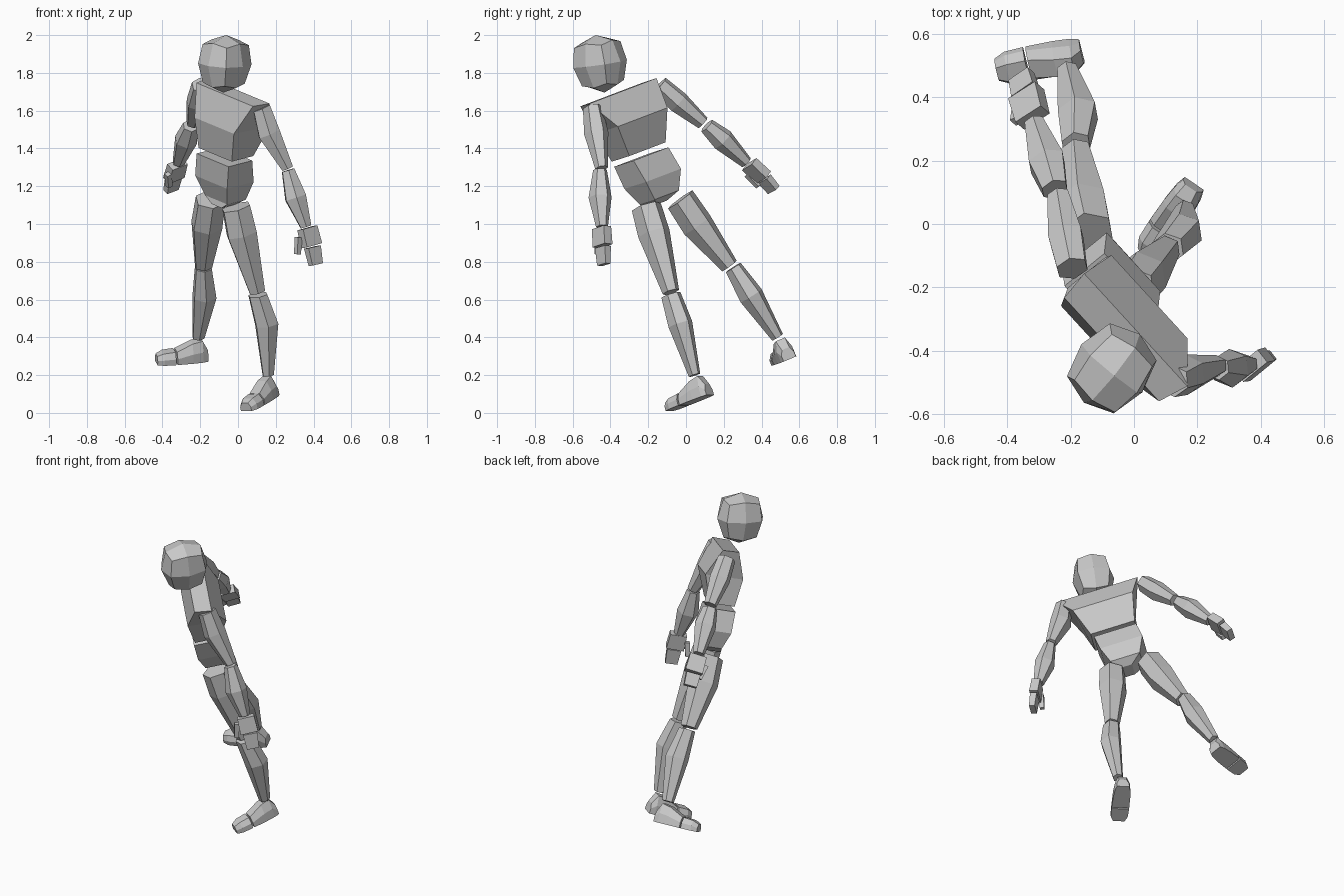
import bpy, bmesh, math
from mathutils import Vector as V

if "Cube" in bpy.data.objects:
    bpy.data.objects.remove(bpy.data.objects["Cube"])

grey = bpy.data.materials.new("plain_grey")
grey.diffuse_color = (0.58, 0.58, 0.58, 1)
grey.use_nodes = True
grey.node_tree.nodes["Principled BSDF"].inputs["Base Color"].default_value = grey.diffuse_color

# Body directions: left, up and forward of the turned, leaning figure
LEFT = V((0.65, -0.71, -0.27)).normalized()
UP = V((0.06, -0.37, 0.93)).normalized()
FWD = LEFT.cross(UP).normalized()


def finish(bm, name):
    bmesh.ops.recalc_face_normals(bm, faces=bm.faces)
    me = bpy.data.meshes.new(name)
    bm.to_mesh(me)
    bm.free()
    me.materials.append(grey)
    ob = bpy.data.objects.new(name, me)
    bpy.context.collection.objects.link(ob)
    return ob


def loft(name, rings):
    """Skin a list of equal point rings and cap both ends."""
    bm = bmesh.new()
    vs = [[bm.verts.new(p) for p in r] for r in rings]
    n = len(vs[0])
    for a, b in zip(vs, vs[1:]):
        for i in range(n):
            j = (i + 1) % n
            bm.faces.new((a[i], a[j], b[j], b[i]))
    bm.faces.new(vs[0])
    bm.faces.new(vs[-1])
    return finish(bm, name)


def limb(name, centres, radii):
    """Six-sided limb that swells between its joints."""
    cs = [V(c) for c in centres]
    d = (cs[-1] - cs[0]).normalized()
    s = (LEFT - d * LEFT.dot(d)).normalized()
    t = d.cross(s)
    rings = []
    for c, r in zip(cs, radii):
        rings.append([c + (s * math.cos(a) * 1.0 + t * math.sin(a) * 1.08) * r
                      for a in (math.radians(30 + 60 * k) for k in range(6))])
    loft(name, rings)


def body_ring(centre, half_l, front, back, front_l=None):
    """Four-cornered torso ring; front_l narrows the front edge."""
    c = V(centre)
    fl = front_l or half_l
    return [c + LEFT * l + FWD * f for l, f in
            ((-fl, front), (fl, front), (half_l, back), (-half_l, back))]


# Chest
mid = V((-0.05, -0.31, 1.54))
loft("chest", [
    body_ring(mid - UP * 0.17, 0.135, 0.08, -0.07),
    body_ring(mid, 0.185, 0.10, -0.13, 0.16),
    body_ring(mid + UP * 0.165, 0.25, 0.04, -0.06, 0.23)])

# Pelvis
loft("pelvis", [
    body_ring((-0.07, -0.235, 1.355), 0.13, 0.085, -0.08),
    body_ring((-0.07, -0.175, 1.24), 0.13, 0.095, -0.09),
    body_ring((-0.07, -0.145, 1.14), 0.09, 0.06, -0.07),
    body_ring((-0.075, -0.155, 1.105), 0.04, 0.05, -0.04)])


# Head: rounded block with two faces per edge, narrowing to the chin
def head():
    h_up = V((0.05, -0.15, 0.98)).normalized()
    h_f = V((-0.62, -0.76, -0.1))
    h_f = (h_f - h_up * h_f.dot(h_up)).normalized()
    h_l = h_up.cross(h_f)
    bm = bmesh.new()
    bmesh.ops.create_cube(bm, size=2)
    bmesh.ops.subdivide_edges(bm, edges=bm.edges[:], cuts=1, use_grid_fill=True)
    for v in bm.verts:
        p = v.co.lerp(v.co.normalized() * 1.25, 0.75)
        k = 1 - 0.12 * max(0, -p.z)
        v.co = (V((-0.07, -0.455, 1.848)) + h_l * p.x * 0.104 * k
                + h_f * p.y * 0.118 * k + h_up * p.z * 0.13)
    finish(bm, "head")


head()

# Arms
limb("left_upper_arm", [(0.125, -0.495, 1.615), (0.165, -0.475, 1.48),
                        (0.262, -0.447, 1.295)], (0.05, 0.063, 0.033))
limb("left_forearm", [(0.265, -0.455, 1.285), (0.305, -0.455, 1.14),
                      (0.36, -0.445, 0.985)], (0.036, 0.06, 0.031))
limb("right_upper_arm", [(-0.195, -0.14, 1.735), (-0.215, -0.04, 1.645),
                         (-0.238, 0.09, 1.535)], (0.05, 0.058, 0.036))
limb("right_forearm", [(-0.25, 0.11, 1.52), (-0.275, 0.195, 1.445),
                       (-0.315, 0.32, 1.325)], (0.042, 0.06, 0.032))

# Legs
limb("left_thigh", [(-0.01, -0.21, 1.09), (0.02, -0.17, 0.95),
                    (0.102, -0.08, 0.64)], (0.078, 0.084, 0.044))
limb("left_shin", [(0.105, -0.08, 0.625), (0.152, -0.03, 0.47),
                   (0.16, 0.045, 0.2)], (0.052, 0.064, 0.031))
limb("right_thigh", [(-0.145, -0.03, 1.13), (-0.165, 0.06, 0.995),
                     (-0.183, 0.23, 0.778)], (0.08, 0.084, 0.047))
limb("right_shin", [(-0.183, 0.25, 0.77), (-0.177, 0.345, 0.62),
                    (-0.21, 0.485, 0.40)], (0.046, 0.065, 0.033))


def block(name, start, end, across, width, thick, taper=1.0):
    """Tapered box from start to end, wide along the across direction."""
    a, b = V(start), V(end)
    d = (b - a).normalized()
    w = (across - d * across.dot(d)).normalized()
    t = d.cross(w)
    loft(name, [[c + w * i * width * k / 2 + t * j * thick * k / 2
                 for i, j in ((-1, -1), (1, -1), (1, 1), (-1, 1))]
                for c, k in ((a, 1), (b, taper))])


# Hands: palm, finger block and thumb
block("left_palm", (0.367, -0.447, 0.98), (0.39, -0.442, 0.885), FWD, 0.10, 0.05, 1.05)
block("left_fingers", (0.394, -0.44, 0.878), (0.412, -0.435, 0.785), FWD, 0.085, 0.04, 0.85)
block("left_thumb", (0.32, -0.468, 0.93), (0.315, -0.465, 0.84), FWD, 0.03, 0.03, 0.85)
block("right_palm", (-0.32, 0.335, 1.317), (-0.34, 0.41, 1.245), FWD, 0.10, 0.05, 1.05)
block("right_fingers", (-0.342, 0.415, 1.238), (-0.355, 0.465, 1.18), FWD, 0.085, 0.04, 0.9)
block("right_thumb", (-0.37, 0.325, 1.265), (-0.365, 0.385, 1.2), FWD, 0.03, 0.03, 0.85)


def prism(name, heel, f, l, rows):
    """Foot piece from rows of (distance, bottom, top, half width)."""
    f = f.normalized()
    l = (l - f * l.dot(f)).normalized()
    u = f.cross(l) * -1
    if u.z < 0:
        u = -u
    loft(name, [[heel + f * x + l * s * w * k + u * z for s, z, k in
                 ((-1, b, 1), (1, b, 1), (1, (b + t) / 2, 1), (1, t, 0.6),
                  (-1, t, 0.6), (-1, (b + t) / 2, 1))] for x, b, t, w in rows])


# Feet: main part with raised ankle, and a separate toe block
for side, heel, f, l in (
        ("left", V((0.19, 0.128, 0.095)), V((-0.145, -0.215, -0.085)), V((0.82, -0.57, 0))),
        ("right", V((-0.165, 0.55, 0.285)), V((-0.27, -0.06, -0.02)), V((0.1, -0.9, -0.38)))):
    prism(side + "_foot", heel, f, l, [
        (0, 0, 0.06, 0.036), (0.03, 0, 0.115, 0.045),
        (0.085, 0, 0.105, 0.05), (0.17, 0, 0.065, 0.052)])
    prism(side + "_toes", heel, f, l, [
        (0.178, 0, 0.065, 0.052), (0.24, 0, 0.06, 0.05), (0.275, 0, 0.045, 0.034)])
